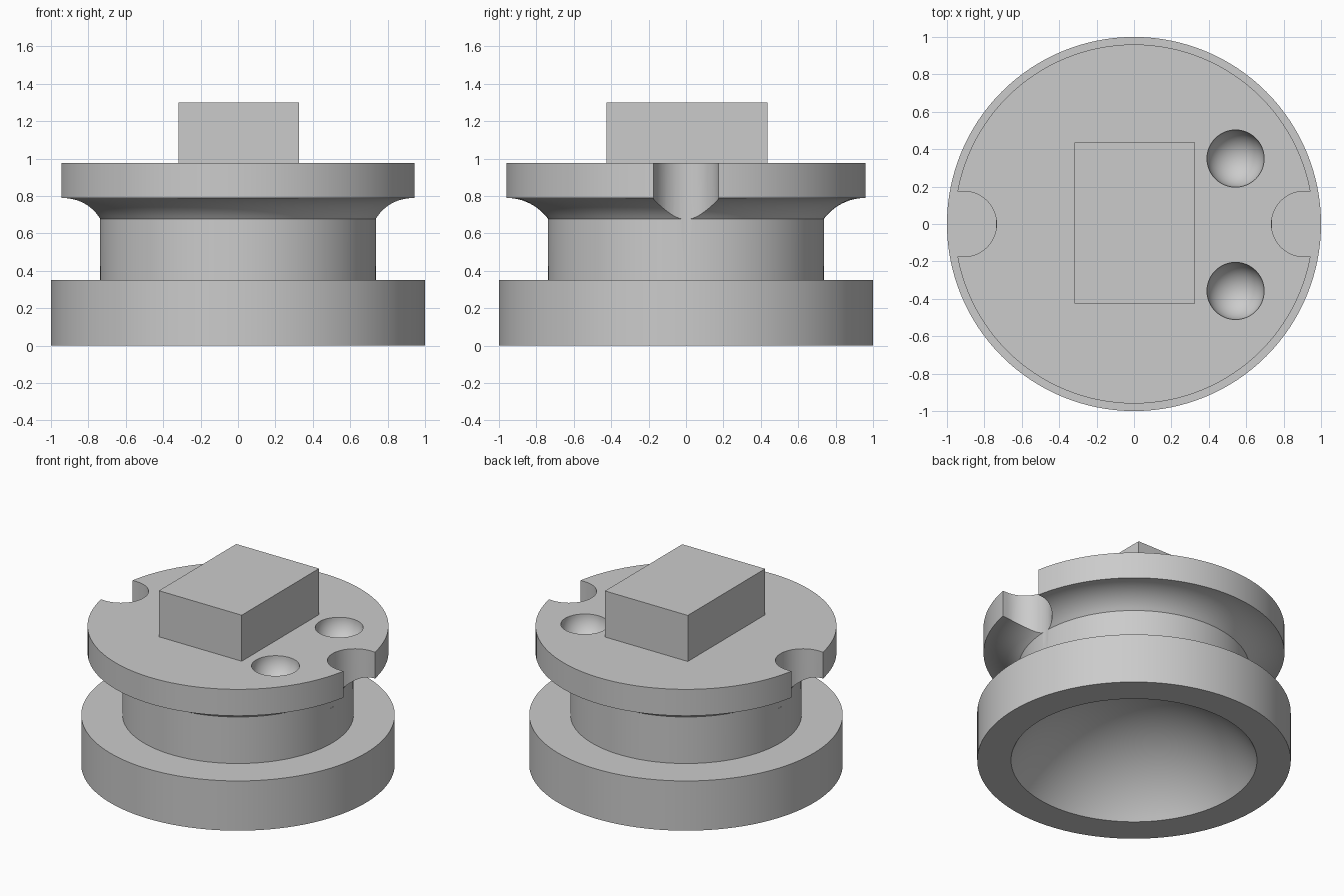
import bpy, bmesh, math

if "Cube" in bpy.data.objects:
    bpy.data.objects.remove(bpy.data.objects["Cube"])

grey = bpy.data.materials.new("light_grey")
grey.diffuse_color = (0.6, 0.6, 0.6, 1)
grey.use_nodes = True
grey.node_tree.nodes["Principled BSDF"].inputs["Base Color"].default_value = grey.diffuse_color


def finish(name, bm):
    bmesh.ops.recalc_face_normals(bm, faces=bm.faces)
    mesh = bpy.data.meshes.new(name)
    bm.to_mesh(mesh)
    bm.free()
    mesh.materials.append(grey)
    obj = bpy.data.objects.new(name, mesh)
    bpy.context.collection.objects.link(obj)
    return obj


def lathe(name, profile, steps=128):
    """Spin an (r, z) profile that starts and ends on the z axis."""
    bm = bmesh.new()
    verts = [bm.verts.new((r, 0, z)) for r, z in profile]
    edges = [bm.edges.new(p) for p in zip(verts, verts[1:])]
    bmesh.ops.spin(bm, geom=verts + edges, cent=(0, 0, 0), axis=(0, 0, 1),
                   angle=math.tau, steps=steps, use_duplicate=False)
    bmesh.ops.remove_doubles(bm, verts=bm.verts, dist=1e-5)
    return finish(name, bm)


def arc(cx, cz, r, a0, a1, n):
    angles = [math.radians(a0 + (a1 - a0) * i / n) for i in range(n + 1)]
    return [(cx + r * math.cos(a), cz + r * math.sin(a)) for a in angles]


TOP = 0.976

# Body: shallow domed hollow underneath, base ring, neck, flared flange
dome = arc(0, -0.453, 0.906, 90, 30, 32)
dome[0] = (0, 0.453)
flare = arc(0.96, 0.513, 0.277, 143.5, 90, 12)
body = lathe("body", dome + [(1, 0), (1, 0.35), (0.737, 0.35)] + flare
             + [(0.96, TOP), (0, TOP)])

# Cutters: two side notches and two round dimples
cutters = []
for s in (-1, 1):
    bm = bmesh.new()
    outline = [(0.91 - 0.175 * math.cos(a), 0.175 * math.sin(a))
               for a in [math.pi * (i / 32 - 0.5) for i in range(33)]]
    outline += [(1.2, 0.175), (1.2, -0.175)]
    face = bm.faces.new([bm.verts.new((s * x, y, 0.6)) for x, y in outline])
    top = bmesh.ops.extrude_face_region(bm, geom=[face])["geom"]
    bmesh.ops.translate(bm, vec=(0, 0, 0.6),
                        verts=[v for v in top if isinstance(v, bmesh.types.BMVert)])
    cutters.append(finish("notch_cutter", bm))

    ball = arc(0, 0, 0.153, 90, -90, 32)
    ball[0], ball[-1] = (0, 0.153), (0, -0.153)
    dimple = lathe("dimple_cutter", ball, 48)
    dimple.location = (0.543, s * 0.354 - 0.004, TOP)
    cutters.append(dimple)

bpy.context.view_layer.objects.active = body
body.select_set(True)
for cutter in cutters:
    cutter.hide_render = True
    mod = body.modifiers.new("cut", 'BOOLEAN')
    mod.operation = 'DIFFERENCE'
    mod.solver = 'EXACT'
    mod.object = cutter
    bpy.ops.object.modifier_apply(modifier=mod.name)
for cutter in cutters:
    bpy.data.objects.remove(cutter)
bpy.ops.object.shade_smooth_by_angle(angle=math.radians(30))

# Rectangular block on top
bm = bmesh.new()
bmesh.ops.create_cube(bm, size=1)
bmesh.ops.scale(bm, vec=(0.645, 0.86, 0.324), verts=bm.verts)
block = finish("top_block", bm)
block.location = (0.004, 0.005, TOP + 0.162)
